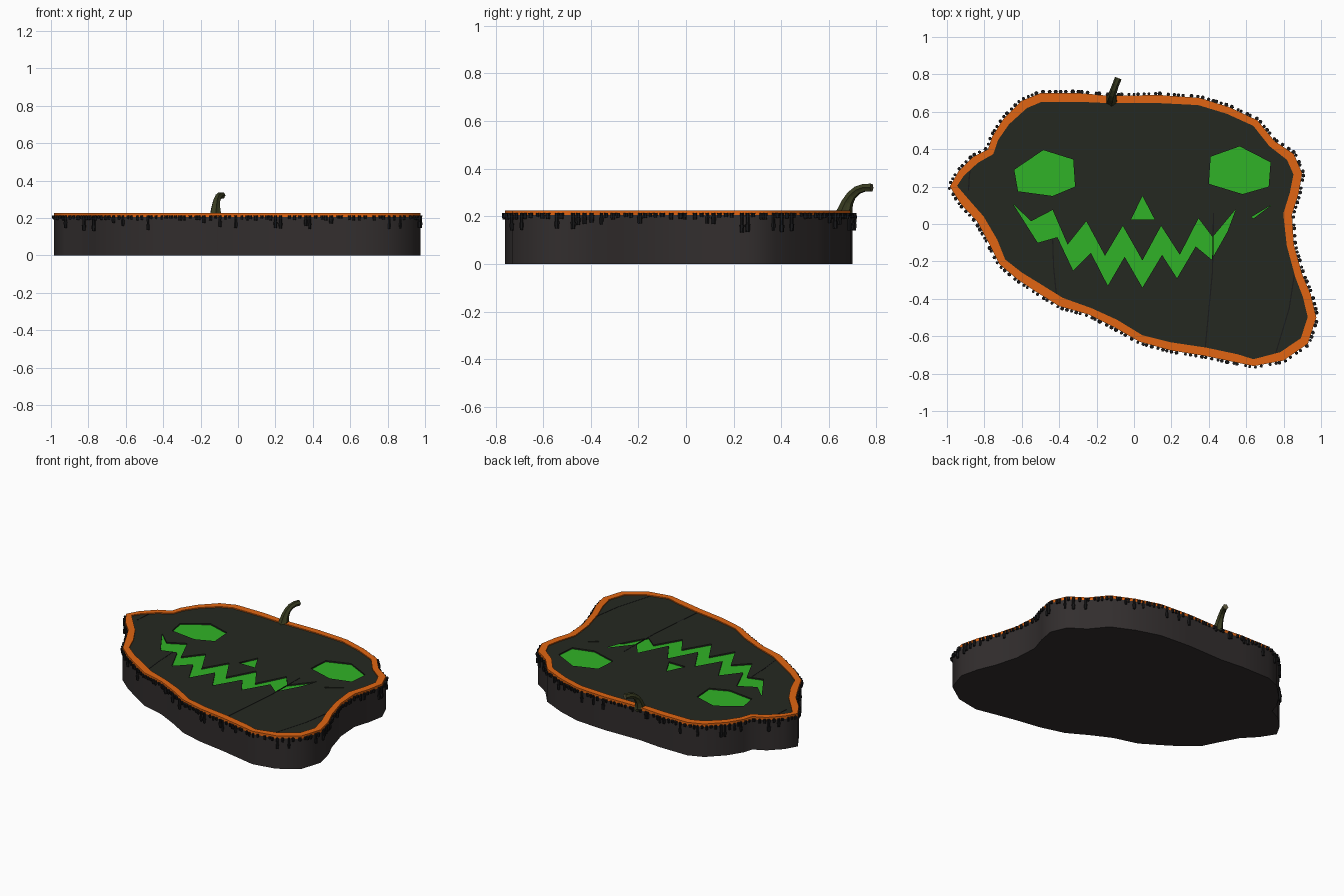
import bpy, bmesh, math, random
from mathutils import Vector, Matrix

if "Cube" in bpy.data.objects:
    bpy.data.objects.remove(bpy.data.objects["Cube"])

random.seed(4)


def material(name, rgb):
    m = bpy.data.materials.new(name)
    m.diffuse_color = (*rgb, 1)
    m.use_nodes = True
    m.node_tree.nodes["Principled BSDF"].inputs["Base Color"].default_value = m.diffuse_color
    return m


CHAR = material("charcoal", (0.032, 0.027, 0.027))
BLACK = material("black", (0.010, 0.010, 0.011))
PANEL = material("dark_green", (0.018, 0.022, 0.015))
ORANGE = material("orange", (0.75, 0.13, 0.006))
GREEN = material("glow_green", (0.03, 0.45, 0.02))
STEM = material("olive", (0.04, 0.045, 0.015))
TIP = material("stem_tip", (0.10, 0.09, 0.045))


def slab(name, loops, z0, z1, mat):
    """Filled flat shape from closed loops (inner loops become holes), extruded z0..z1."""
    cu = bpy.data.curves.new(name, 'CURVE')
    cu.dimensions = '2D'
    cu.fill_mode = 'BOTH'
    cu.extrude = (z1 - z0) / 2
    for loop in loops:
        sp = cu.splines.new('POLY')
        sp.points.add(len(loop) - 1)
        for p, (x, y) in zip(sp.points, loop):
            p.co = (x, y, 0, 1)
        sp.use_cyclic_u = True
    ob = bpy.data.objects.new(name, cu)
    ob.location.z = (z0 + z1) / 2
    bpy.context.collection.objects.link(ob)
    bpy.ops.object.select_all(action='DESELECT')
    bpy.context.view_layer.objects.active = ob
    ob.select_set(True)
    bpy.ops.object.convert(target='MESH')
    ob = bpy.context.object
    ob.data.materials.clear()
    ob.data.materials.append(mat)
    return ob


def mesh_object(name, bm, *mats):
    bmesh.ops.recalc_face_normals(bm, faces=bm.faces)
    me = bpy.data.meshes.new(name)
    bm.to_mesh(me)
    bm.free()
    for m in mats:
        me.materials.append(m)
    ob = bpy.data.objects.new(name, me)
    bpy.context.collection.objects.link(ob)
    return ob


# Lopsided outline, clockwise from the left tip
outline = [Vector(p) for p in [
    (-.985, .20), (-.94, .28), (-.86, .36), (-.78, .40), (-.76, .465), (-.70, .56),
    (-.60, .66), (-.50, .70), (-.29, .70), (-.13, .685), (.13, .69), (.35, .675),
    (.51, .625), (.66, .555), (.75, .445), (.855, .375), (.90, .27), (.88, .16),
    (.845, .05), (.855, -.11), (.90, -.27), (.945, -.375), (.975, -.50), (.93, -.64),
    (.80, -.73), (.64, -.76), (.545, -.74), (.375, -.705), (.19, -.675), (.03, -.63),
    (-.11, -.55), (-.24, -.485), (-.40, -.44), (-.52, -.365), (-.625, -.295),
    (-.72, -.215), (-.775, -.105), (-.84, .015), (-.925, .105)]]
n = len(outline)

# Inner rim edge: outline pushed inwards by an uneven amount
inner = []
for i, p in enumerate(outline):
    t = (outline[(i + 1) % n] - outline[i - 1]).normalized()
    inner.append(p + Vector((t.y, -t.x)) * random.uniform(.036, .05))

# Carved face shapes
left_eye = [(-.64, .29), (-.485, .395), (-.325, .345), (-.315, .20), (-.435, .15), (-.62, .175)]
right_eye = [(.41, .36), (.565, .415), (.73, .33), (.72, .20), (.58, .16), (.40, .215)]
nose = [(.045, .15), (.11, .025), (-.015, .025)]
mouth = [(-.645, .105), (-.55, .015), (-.435, .075), (-.355, -.11), (-.255, .015), (-.155, -.17),
         (-.06, -.01), (.045, -.195), (.145, -.01), (.245, -.165), (.345, .03), (.42, -.07),
         (.545, .08), (.64, .03), (.74, .105), (.50, -.04), (.415, -.19), (.33, -.12),
         (.23, -.29), (.15, -.165), (.045, -.34), (-.05, -.175), (-.14, -.33), (-.23, -.155),
         (-.325, -.25), (-.41, -.07), (-.515, -.10)]
holes = [left_eye, right_eye, nose, mouth]

slab("body", [outline], 0, .205, CHAR)
slab("rim", [outline, inner], .205, .225, ORANGE)
slab("face_panel", [inner] + holes, .203, .218, PANEL)
for name, shape in zip(("left_eye", "right_eye", "nose", "mouth"), holes):
    slab(name, [shape], .203, .209, GREEN)

# Thin rib lines across the panel
ribs = [[(-.87, .33), (-.88, .26), (-.885, .18)],
        [(-.435, -.08), (-.43, -.23), (-.415, -.38)],
        [(.425, .06), (.42, -.25), (.38, -.67)],
        [(.865, -.22), (.83, -.45), (.755, -.70)]]
for k, rib in enumerate(ribs):
    w = .003
    strip = [(x - w, y) for x, y in rib] + [(x + w, y) for x, y in reversed(rib)]
    slab(f"rib_line_{k + 1}", [strip], .216, .2195, BLACK)

# Drips hanging around the rim: many short nubs, some long runs with a bulb
bm = bmesh.new()


def drip(pos, out, r, z0, z1):
    c = pos + out * .007
    rot = Matrix.Rotation(math.atan2(out.y, out.x), 4, 'Z')
    bmesh.ops.create_cone(bm, cap_ends=True, segments=6, radius1=r * .75, radius2=r, depth=z1 - z0,
                          matrix=Matrix.Translation((c.x, c.y, (z0 + z1) / 2)) @ rot)


for i, a in enumerate(outline):
    b = outline[(i + 1) % n]
    d = b - a
    out = Vector((-d.y, d.x)).normalized()
    count = max(1, round(d.length / .03))
    for k in range(count):
        p = a + d * ((k + random.uniform(.2, .8)) / count)
        r = random.uniform(.008, .012)
        if random.random() < .28:
            low = random.uniform(.13, .175)
            drip(p, out, r * .85, low + .01, .213)
            drip(p, out, r * 1.1, low, low + .03)
        else:
            drip(p, out, r, random.uniform(.185, .198), .213)
mesh_object("drips", bm, BLACK)

# Ridged curved stem swept along a hooked path
path = [(-.12, .665, .205), (-.12, .668, .225), (-.119, .678, .258), (-.115, .695, .288),
        (-.107, .72, .31), (-.096, .75, .32), (-.084, .78, .32)]
radii = [.042, .032, .025, .021, .019, .018, .019]
pts = [Vector(p) for p in path]
bm = bmesh.new()
rings, sides = [], 12
for i, (p, r) in enumerate(zip(pts, radii)):
    t = (pts[min(i + 1, len(pts) - 1)] - pts[max(i - 1, 0)]).normalized()
    u = Vector((1, 0, 0))
    u = (u - t * u.dot(t)).normalized()
    v = t.cross(u)
    ring = []
    for s in range(sides):
        ang = 2 * math.pi * s / sides + i * .08
        rr = r * (1 if s % 2 else .82)
        ring.append(bm.verts.new(p + (u * math.cos(ang) + v * math.sin(ang)) * rr))
    rings.append(ring)
for lo, hi in zip(rings, rings[1:]):
    for s in range(sides):
        q = (s + 1) % sides
        bm.faces.new((lo[s], lo[q], hi[q], hi[s]))
bm.faces.new(rings[0])
bm.faces.new(rings[-1]).material_index = 1
mesh_object("stem", bm, STEM, TIP)
